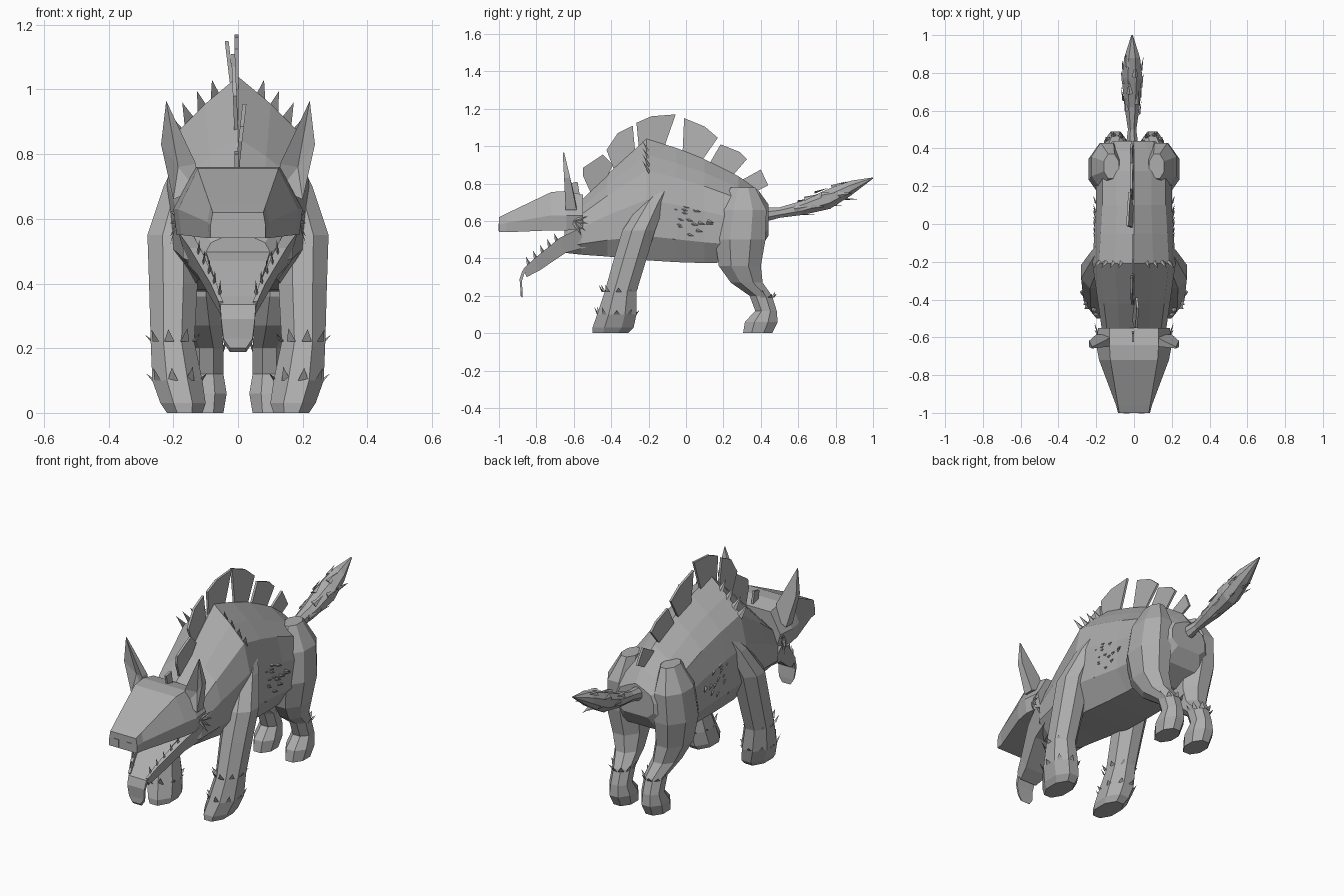
import bpy, bmesh, math, random
from mathutils import Vector as V

if "Cube" in bpy.data.objects:
    bpy.data.objects.remove(bpy.data.objects["Cube"])
random.seed(4)

hide = bpy.data.materials.new("grey_hide")
hide.use_nodes = True
hide.diffuse_color = (0.42, 0.42, 0.42, 1)
hide.node_tree.nodes["Principled BSDF"].inputs["Base Color"].default_value = (0.42, 0.42, 0.42, 1)


def finish(name, bm, mirror=False):
    bmesh.ops.recalc_face_normals(bm, faces=bm.faces)
    mesh = bpy.data.meshes.new(name)
    bm.to_mesh(mesh)
    bm.free()
    mesh.materials.append(hide)
    ob = bpy.data.objects.new(name, mesh)
    bpy.context.collection.objects.link(ob)
    if mirror:
        mod = ob.modifiers.new("mirror", "MIRROR")
        mod.use_mirror_merge = False
    return ob


def loft(name, rings, mirror=False):
    """Skin closed rings of points and cap both ends."""
    bm = bmesh.new()
    rows = [[bm.verts.new(p) for p in ring] for ring in rings]
    n = len(rows[0])
    for a, b in zip(rows, rows[1:]):
        for i in range(n):
            j = (i + 1) % n
            bm.faces.new((a[i], a[j], b[j], b[i]))
    bm.faces.new(rows[0])
    bm.faces.new(rows[-1])
    return finish(name, bm, mirror)


def symmetric(half):
    """Close a half outline of (x, z) that runs from top to bottom."""
    return half + [(-x, z) for x, z in reversed(half) if x > 0]


def octagon(cx, cy, rx, ry):
    k = 1 / math.cos(math.pi / 8)
    angles = [math.pi * (i + 0.5) / 4 for i in range(8)]
    return [(cx + rx * k * math.cos(a), cy + ry * k * math.sin(a)) for a in angles]


def spikes(name, items, mirror=False):
    """Flat pointed tufts, each given as base, tip and half-width vector."""
    bm = bmesh.new()
    for base, tip, side in items:
        base, tip, side = V(base), V(tip), V(side)
        lift = (tip - base).cross(side).normalized() * 0.008
        a, b, c, d = [bm.verts.new(p) for p in (base - side, base + side, base + lift, tip)]
        for f in ((a, b, c), (a, b, d), (b, c, d), (c, a, d)):
            bm.faces.new(f)
    return finish(name, bm, mirror)


# Body: y, top, bottom, half width
PROFILE = symmetric([(0, 1), (0.46, 0.87), (0.84, 0.74), (1, 0.5), (1, 0.2), (0.65, 0), (0, 0)])
body = [(-0.65, 0.56, 0.43, 0.10), (-0.56, 0.71, 0.42, 0.17), (-0.42, 0.85, 0.41, 0.19),
        (-0.21, 1.04, 0.39, 0.22), (-0.05, 0.99, 0.38, 0.21), (0.1, 0.93, 0.375, 0.2),
        (0.28, 0.84, 0.38, 0.2), (0.39, 0.76, 0.44, 0.175), (0.44, 0.69, 0.52, 0.11)]
loft("body", [[(x * w, y, lo + t * (hi - lo)) for x, t in PROFILE] for y, hi, lo, w in body])


# Legs: z, front, back, inner, outer
def legs(name, rows):
    rings = []
    for z, y0, y1, x0, x1 in rows:
        ring = octagon((x0 + x1) / 2, (y0 + y1) / 2, (x1 - x0) / 2, (y1 - y0) / 2)
        rings.append([(x, y, z) for x, y in ring])
    loft(name, rings, True)


legs("front_legs", [(0.78, -0.16, -0.08, 0.13, 0.19), (0.7, -0.24, -0.11, 0.1, 0.23),
                    (0.55, -0.34, -0.165, 0.12, 0.28), (0.4, -0.385, -0.21, 0.125, 0.275),
                    (0.22, -0.435, -0.265, 0.135, 0.27), (0.1, -0.475, -0.265, 0.11, 0.265),
                    (0.03, -0.5, -0.28, 0.1, 0.24), (0, -0.5, -0.31, 0.11, 0.22)])
legs("hind_legs", [(0.78, 0.24, 0.37, 0.08, 0.16), (0.66, 0.18, 0.43, 0.06, 0.225),
                   (0.5, 0.155, 0.425, 0.05, 0.24), (0.36, 0.175, 0.4, 0.05, 0.215),
                   (0.27, 0.24, 0.41, 0.05, 0.18), (0.2, 0.34, 0.46, 0.045, 0.15),
                   (0.12, 0.37, 0.485, 0.045, 0.15), (0.06, 0.315, 0.49, 0.035, 0.16),
                   (0, 0.305, 0.46, 0.045, 0.15)])

# Upper head: y, then top, cheek and bottom as half width and height
head = [(-1, (0.078, 0.62), (0.085, 0.58), (0.085, 0.54)),
        (-0.96, (0.085, 0.64), (0.095, 0.59), (0.09, 0.54)),
        (-0.72, (0.125, 0.755), (0.185, 0.63), (0.175, 0.55)),
        (-0.64, (0.13, 0.76), (0.2, 0.63), (0.19, 0.55)),
        (-0.55, (0.13, 0.74), (0.19, 0.63), (0.17, 0.56))]
loft("upper_head", [[(x, y, z) for x, z in symmetric(list(half))] for y, *half in head])

# Nostrils
bm = bmesh.new()
bmesh.ops.create_cube(bm, size=1)
for v in bm.verts:
    v.co = V((0.04, -1, 0.567)) + V((v.co.x * 0.03, v.co.y * 0.006, v.co.z * 0.04))
finish("nostrils", bm, True)

# Lower jaw: trough with a raised rim, from throat to chin
jaw = []
for y, z, w, h in ((-0.57, 0.56, 0.185, 0.1), (-0.675, 0.51, 0.15, 0.08),
                   (-0.81, 0.4, 0.085, 0.065), (-0.87, 0.345, 0.06, 0.045)):
    outline = symmetric([(0, -0.03), (w * 0.72, -0.03), (w * 0.78, 0), (w, 0), (w * 0.85, -h), (0, -h)])
    jaw.append([(x, y - d * 0.4, z + d) for x, d in outline])
loft("lower_jaw", jaw)

# Tongue hanging over the chin: y, z, half width
path = [(-0.58, 0.535, 0.11), (-0.7, 0.47, 0.09), (-0.84, 0.36, 0.056), (-0.875, 0.335, 0.055),
        (-0.89, 0.29, 0.052), (-0.885, 0.23, 0.045), (-0.885, 0.2, 0.025)]
loft("tongue", [[(-w, y, z), (w, y, z), (w, y + 0.012, z - 0.012), (-w, y + 0.012, z - 0.012)]
                for y, z, w in path])

# Teeth along the rims
teeth = []
for i in range(5):
    t = i / 4
    base = V((0.12 - 0.065 * t, -0.69 - 0.15 * t, 0.49 - 0.125 * t))
    teeth.append((base, base + V((0, -0.015, 0.045)), (0.004, -0.01, -0.008)))
spikes("teeth", teeth, True)

# Ears: cupped blades
bm = bmesh.new()
outline = [(0.13, 0.69), (0.13, 0.77), (0.222, 0.965), (0.238, 0.83), (0.2, 0.66)]
front = [bm.verts.new((x, -0.645 - (z - 0.69) * 0.05, z)) for x, z in outline]
back = [bm.verts.new((x, -0.585 - max(0, z - 0.69) * 0.24, z)) for x, z in outline]
dish = bm.verts.new((0.185, -0.62, 0.76))
for i in range(5):
    j = (i + 1) % 5
    bm.faces.new((front[i], front[j], dish))
    bm.faces.new((front[i], front[j], back[j], back[i]))
bm.faces.new(back)
finish("ears", bm, True)

# Spine plates: outline in y and z, sideways lean of the tip
PLATES = [
    ([(-0.55, 0.84), (-0.55, 0.885), (-0.445, 0.955), (-0.39, 0.9), (-0.46, 0.76), (-0.5, 0.73)], 0.025),
    ([(-0.425, 0.98), (-0.365, 1.07), (-0.285, 1.11), (-0.27, 0.95), (-0.38, 0.86)], -0.01),
    ([(-0.265, 1.125), (-0.185, 1.16), (-0.055, 1.17), (-0.125, 0.97), (-0.25, 0.97)], 0),
    ([(-0.01, 1.15), (0.1, 1.105), (0.17, 1.045), (0.07, 0.9), (-0.02, 0.93)], -0.03),
    ([(0.185, 1.01), (0.285, 0.97), (0.325, 0.93), (0.23, 0.82), (0.11, 0.88)], -0.01),
    ([(0.4, 0.875), (0.44, 0.79), (0.36, 0.75), (0.3, 0.82)], -0.01),
    ([(-0.625, 0.8), (-0.58, 0.81), (-0.56, 0.69), (-0.6, 0.7)], 0)]
for n, (outline, lean) in enumerate(PLATES):
    low = min(z for y, z in outline)
    high = max(z for y, z in outline)
    rings = [[(side + lean * (z - low) / (high - low) - 0.005, y, z) for y, z in outline]
             for side in (-0.006, 0.006)]
    loft("spine_plate_%d" % (n + 1), rings)

# Tail: y, centre height, half height, half width
tail = [(0.4, 0.63, 0.04, 0.035), (0.5, 0.645, 0.028, 0.022), (0.62, 0.67, 0.038, 0.04),
        (0.77, 0.72, 0.055, 0.055), (0.88, 0.775, 0.04, 0.042), (1, 0.83, 0.003, 0.004)]
loft("tail", [[(x - 0.01, y, z) for x, z in octagon(0, c, w, h)] for y, c, h, w in tail])
tufts = []
for i in range(16):
    y = 0.58 + 0.018 * i
    a = i * 2.4
    r = 0.03 + 0.02 * math.sin((y - 0.55) * 8)
    out = V((math.cos(a), 0, math.sin(a)))
    base = V((-0.01, y, 0.655 + (y - 0.55) * 0.36)) + out * r
    tufts.append((base, base + V((0, 0.075, 0.012)) + out * 0.015, out.cross(V((0, 1, 0))) * 0.018))
spikes("tail_tufts", tufts)

# Shoulder mane
mane = []
for x, z in ((0.07, 0.97), (0.11, 0.935), (0.15, 0.9), (0.185, 0.865)):
    mane.append(((x, -0.2, z), (x * 1.15, -0.235, z + 0.06), (0.015, 0, -0.012)))
spikes("shoulder_mane", mane, True)

# Cheek tufts behind the jaw
cheek = [((0.18, -0.6, 0.6), (0.21, -0.57 + 0.05 * math.sin(a), 0.6 - 0.08 * math.cos(a)),
          (0, 0.016 * math.cos(a), 0.016 * math.sin(a))) for a in (0.2, 0.8, 1.4, 1.9)]
spikes("cheek_tufts", cheek, True)

# Ankle tufts around the feet
ankle = []
for cx, cy, rx, ry, z in ((0.2, -0.36, 0.07, 0.09, 0.22), (0.188, -0.37, 0.078, 0.105, 0.1),
                          (0.098, 0.41, 0.052, 0.06, 0.19)):
    for i in range(9):
        a = math.tau * i / 9
        base = V((cx + rx * math.cos(a), cy + ry * math.sin(a), z))
        out = V((math.cos(a), math.sin(a), 0))
        ankle.append((base, base + out * 0.018 + V((0, 0, random.uniform(0.015, 0.045))),
                      V((-out.y, out.x, 0)) * 0.016))
spikes("ankle_tufts", ankle, True)

# Flank tufts lying along the coat
flank = []
for i in range(16):
    base = V((0.212, random.uniform(-0.1, 0.15), random.uniform(0.5, 0.68)))
    flank.append((base - V((0.012, 0, 0)), base + V((0.004, 0.035, -0.01)), (0, 0.004, 0.01)))
spikes("flank_tufts", flank, True)
